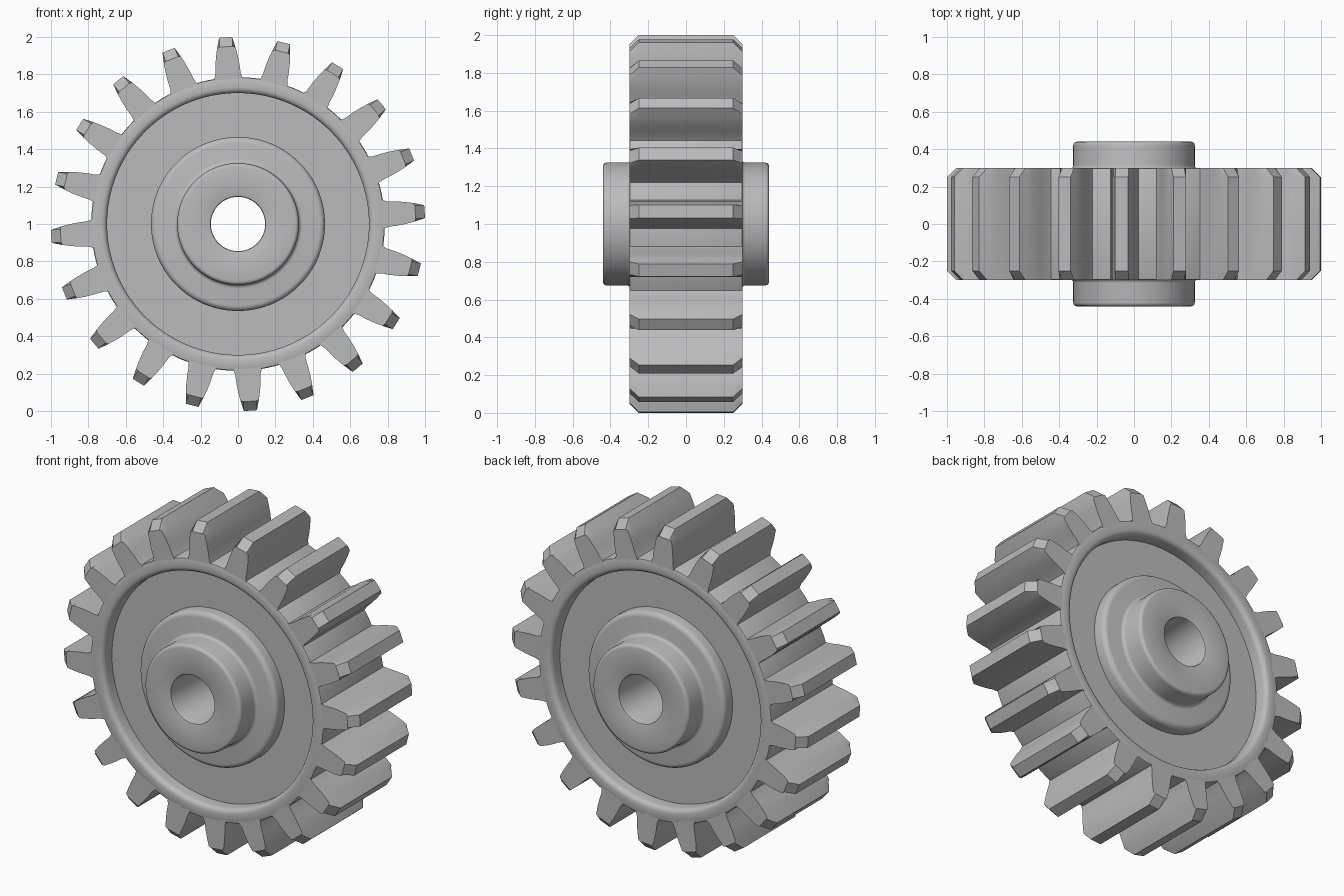
import bpy, bmesh, math
from mathutils import Matrix, Vector

default = bpy.data.objects.get("Cube")
if default:
    bpy.data.objects.remove(default, do_unlink=True)

TEETH = 20
HALF = 0.30          # half the gear width
CHAMFER = 0.05       # bevel at the ends of each tooth tip
FIRST = math.radians(3.8)
CENTRE = Vector((0, 0, 1))

steel = bpy.data.materials.new("grey_steel")
steel.use_nodes = True
GREY = (0.5, 0.5, 0.5, 1)
steel.diffuse_color = GREY
steel.node_tree.nodes["Principled BSDF"].inputs["Base Color"].default_value = GREY


def finish(bm, name, angle):
    bmesh.ops.recalc_face_normals(bm, faces=bm.faces)
    mesh = bpy.data.meshes.new(name)
    bm.to_mesh(mesh)
    bm.free()
    mesh.materials.append(steel)
    obj = bpy.data.objects.new(name, mesh)
    obj.location = CENTRE
    bpy.context.collection.objects.link(obj)
    bpy.ops.object.select_all(action="DESELECT")
    obj.select_set(True)
    bpy.context.view_layer.objects.active = obj
    bpy.ops.object.shade_smooth_by_angle(angle=math.radians(angle))
    return obj


def arc(cx, cy, r, start, end, steps=4):
    """Rounded corner of the profile, as (radius, depth) points."""
    angles = [math.radians(start + (end - start) * i / steps) for i in range(steps + 1)]
    return [(cx + r * math.cos(a), cy + r * math.sin(a)) for a in angles]


# Wheel body: hub, step ring, recessed web and rim turned from one profile
half_profile = (
    [(0.145, 0.43)] + arc(0.155, 0.43, 0.01, 180, 90, 2)[1:]
    + arc(0.305, 0.42, 0.02, 90, 0)          # hub edge
    + arc(0.345, 0.315, 0.02, 180, 270)      # hub foot
    + arc(0.435, 0.265, 0.03, 90, 0)         # step ring edge
    + [(0.465, 0.215), (0.70, 0.215)]        # web
    + arc(0.73, 0.27, 0.03, 180, 90)         # rim lip
    + arc(0.775, 0.29, 0.01, 90, 0, 2)       # rim outer edge
)
profile = half_profile + [(r, -y) for r, y in reversed(half_profile)]
bm = bmesh.new()
verts = [bm.verts.new((r, y, 0)) for r, y in profile]
edges = [bm.edges.new((a, b)) for a, b in zip(verts, verts[1:] + verts[:1])]
bmesh.ops.spin(bm, geom=verts + edges, cent=(0, 0, 0), axis=(0, 1, 0),
               angle=math.tau, steps=128)
bmesh.ops.remove_doubles(bm, verts=bm.verts, dist=0.0001)
finish(bm, "wheel_body", 40)

# Teeth: curved flanks, narrowing tip, chamfered at both ends
flank = [(0.078, 0.765), (0.074, 0.785), (0.068, 0.805), (0.065, 0.85),
         (0.058, 0.90), (0.049, 0.945), (0.035, 1.0)]


def section(bm, y, tip, turn):
    pts = flank[:-1] + [(flank[-1][0], tip)]
    outline = pts + [(-w, r) for w, r in reversed(pts)]
    return [bm.verts.new(turn @ Vector((r, y, w))) for w, r in outline]


bm = bmesh.new()
for i in range(TEETH):
    turn = Matrix.Rotation(-FIRST - i * math.tau / TEETH, 3, "Y")
    low = 1.0 - CHAMFER
    rings = [section(bm, y, tip, turn) for y, tip in
             ((-HALF, low), (CHAMFER - HALF, 1.0), (HALF - CHAMFER, 1.0), (HALF, low))]
    for a, b in zip(rings, rings[1:]):
        for j in range(len(a)):
            k = (j + 1) % len(a)
            bm.faces.new((a[j], a[k], b[k], b[j]))
    bm.faces.new(rings[0])
    bm.faces.new(rings[-1])
finish(bm, "teeth", 25)
